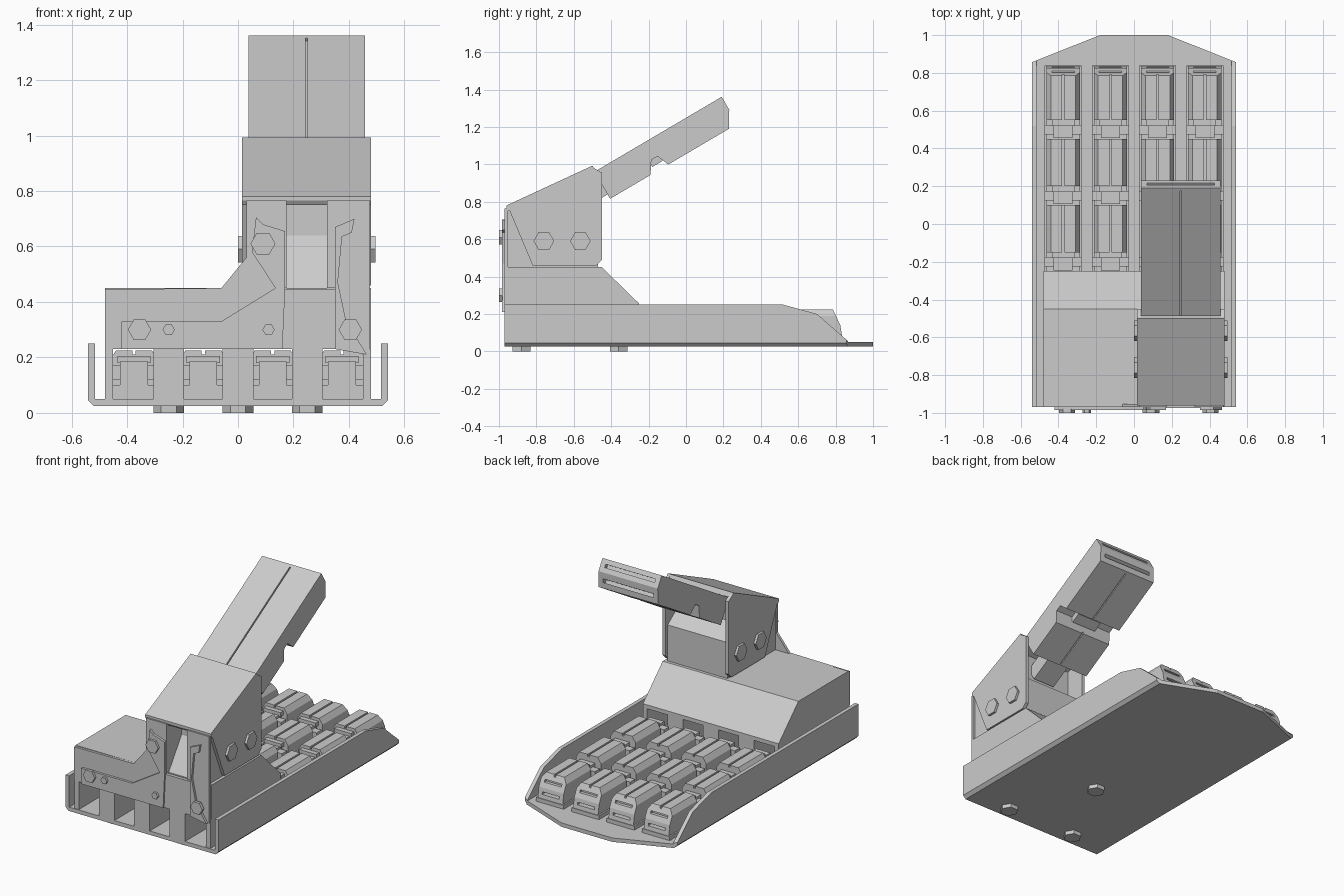
import bpy, bmesh, math
from mathutils import Vector, Matrix


def prism(name, pts, axis, lo, hi):
    """Extrude a 2D outline along an axis: x uses (y,z), y uses (x,z), z uses (x,y)."""
    place = {'x': lambda p, t: (t, p[0], p[1]),
             'y': lambda p, t: (p[0], t, p[1]),
             'z': lambda p, t: (p[0], p[1], t)}[axis]
    bm = bmesh.new()
    a = [bm.verts.new(place(p, lo)) for p in pts]
    b = [bm.verts.new(place(p, hi)) for p in pts]
    n = len(pts)
    bm.faces.new(a)
    bm.faces.new(b[::-1])
    for i in range(n):
        bm.faces.new((a[i], b[i], b[(i + 1) % n], a[(i + 1) % n]))
    bmesh.ops.recalc_face_normals(bm, faces=bm.faces)
    me = bpy.data.meshes.new(name)
    bm.to_mesh(me)
    bm.free()
    ob = bpy.data.objects.new(name, me)
    bpy.context.collection.objects.link(ob)
    return ob


def box(name, x0, x1, y0, y1, z0, z1):
    return prism(name, [(x0, y0), (x1, y0), (x1, y1), (x0, y1)], 'z', z0, z1)


def hexbolt(name, c, r, axis, lo, hi):
    pts = [(c[0] + r * math.cos(i * math.pi / 3), c[1] + r * math.sin(i * math.pi / 3)) for i in range(6)]
    return prism(name, pts, axis, lo, hi)


def cut(ob, tool, op='DIFFERENCE'):
    m = ob.modifiers.new('cut', 'BOOLEAN')
    m.operation, m.object, m.solver = op, tool, 'EXACT'
    bpy.context.view_layer.objects.active = ob
    bpy.ops.object.modifier_apply(modifier=m.name)
    bpy.data.objects.remove(tool, do_unlink=True)


def copy(ob, x, y, name=None):
    c = ob.copy()
    c.name = name or ob.name
    c.location = (x, y, 0)
    bpy.context.collection.objects.link(c)


# Tray: U section trimmed by a side profile and a plan outline
half = [(0.515, 0.25), (0.54, 0.25), (0.54, 0.045), (0.52, 0.025)]
inner = [(0.515, 0.05)]
u = inner + half
u = u + [(-x, z) for x, z in reversed(u)]
tray = prism('tray', u, 'y', -0.97, 1.0)
cut(tray, prism('trim', [(-1.1, 0), (-1.1, 0.3), (0.4, 0.3), (0.4, 0.265), (0.5, 0.255), (0.7, 0.2),
                         (0.87, 0.052), (1.1, 0.052), (1.1, 0)], 'x', -1, 1), 'INTERSECT')
cut(tray, prism('trim', [(-0.6, -1.1), (0.6, -1.1), (0.6, 0.833), (0.18, 1.0),
                         (-0.18, 1.0), (-0.6, 0.833)], 'z', -0.1, 0.5), 'INTERSECT')
for x, y in ((-0.25, -0.88), (0.25, -0.88), (0, -0.36)):
    hexbolt('base_bolt', (x, y), 0.055, 'z', 0.0, 0.03)

# Cartridges: grooved, chamfered bodies in four columns and three rows
h = [(0.006, 0.21), (0.006, 0.225), (0.065, 0.225), (0.088, 0.19), (0.088, 0.05)]
section = h + [(-x, z) for x, z in reversed(h)]
body = prism('cartridge', section, 'y', -0.125, 0.125)
end = prism('end_cartridge', section, 'y', 0.55, 0.84)
cut(end, prism('trim', [(0.4, 0), (0.4, 0.3), (0.745, 0.3), (0.785, 0.225), (0.825, 0.14),
                        (0.84, 0.05), (0.84, 0)], 'x', -0.3, 0.3), 'INTERSECT')
for z in (0.10, 0.17):
    cut(end, box('slot', -0.06, 0.06, 0.79, 0.9, z, z + 0.016))
hinge = box('hinge_block', -0.05, 0.05, -0.045, 0.045, 0.05, 0.185)
hinge_low = box('hinge_base', -0.088, 0.088, -0.05, 0.05, 0.05, 0.10)
bar = box('hinge_bar', -0.098, 0.098, -0.025, 0.025, 0.12, 0.17)
clip = box('hinge_clip', -0.06, 0.06, 0.02, 0.05, 0.18, 0.205)
flange = box('cartridge_flange', -0.098, 0.098, -0.25, 0.84, 0.05, 0.075)
columns = (-0.375, -0.125, 0.125, 0.375)
for x in columns:
    copy(end, x, 0)
    copy(flange, x, 0)
    for y in (0.325, -0.025):
        copy(body, x, y)
    for y in (0.5, 0.15, -0.2):
        for part in (hinge, hinge_low, bar, clip):
            copy(part, x, y)
for part in (body, end, hinge, hinge_low, bar, clip, flange):
    bpy.data.objects.remove(part, do_unlink=True)

# Housing over the rear of the columns, with tunnels below
prism('housing', [(-0.955, 0.23), (-0.955, 0.45), (-0.45, 0.45), (-0.25, 0.255), (-0.25, 0.23)],
      'x', -0.48, 0.48)
for s in (-1, 1):
    box('housing_side', min(s * 0.48, s * 0.45), max(s * 0.48, s * 0.45), -0.965, -0.25, 0.05, 0.23)
for x in (-0.25, 0.0, 0.25):
    box('tunnel_pillar', x - 0.055, x + 0.055, -0.97, -0.25, 0.05, 0.235)

# Front panels, raised plates and their bolts
prism('front_panel', [(-0.48, 0.23), (-0.48, 0.445), (-0.06, 0.45), (0.03, 0.56), (0.03, 0.765),
                      (0.175, 0.765), (0.175, 0.45), (0.16, 0.45), (0.16, 0.23)], 'y', -0.97, -0.953)
prism('front_panel_right', [(0.32, 0.765), (0.475, 0.765), (0.475, 0.21), (0.35, 0.23), (0.35, 0.45),
                            (0.32, 0.45)], 'y', -0.97, -0.953)
box('chute_sill', 0.16, 0.35, -0.975, -0.95, 0.23, 0.445)
prism('front_plate', [(-0.42, 0.23), (-0.42, 0.33), (-0.06, 0.33), (0.135, 0.45), (0.05, 0.58),
                      (0.065, 0.705), (0.09, 0.68), (0.17, 0.655), (0.17, 0.45), (0.16, 0.23)],
      'y', -0.985, -0.965)
prism('front_plate_right', [(0.35, 0.23), (0.35, 0.67), (0.42, 0.70), (0.41, 0.65), (0.375, 0.635),
                            (0.36, 0.47), (0.39, 0.33), (0.465, 0.21)], 'y', -0.985, -0.965)
for x, z, r in ((-0.355, 0.30, 0.042), (-0.25, 0.30, 0.022), (0.11, 0.30, 0.022),
                (0.09, 0.61, 0.045), (0.405, 0.30, 0.042)):
    hexbolt('front_bolt', (x, z), r, 'y', -1.0, -0.98)

# Turret: core with chute, side plates, roof and side bolts
core = prism('turret_core', [(-0.955, 0.44), (-0.47, 0.44), (-0.47, 0.68), (-0.58, 0.76), (-0.58, 0.94),
                             (-0.955, 0.765)], 'x', 0.035, 0.46)
cut(core, prism('chute', [(-1.1, 0.45), (-0.95, 0.45), (-0.82, 0.64), (-0.82, 0.76), (-1.1, 0.76)],
                'x', 0.175, 0.32))
plate = [(-0.955, 0.78), (-0.50, 0.985), (-0.45, 0.955), (-0.45, 0.49), (-0.48, 0.46), (-0.82, 0.46)]
for x0, x1, b0, b1 in ((0.015, 0.036, 0.0, 0.02), (0.459, 0.48, 0.475, 0.495)):
    prism('turret_side', plate, 'x', x0, x1)
    for y in (-0.76, -0.565):
        hexbolt('side_bolt', (y, 0.59), 0.055, 'x', b0, b1)
prism('turret_roof', [(-0.96, 0.765), (-0.96, 0.78), (-0.50, 0.993), (-0.485, 0.965), (-0.95, 0.75)],
      'x', 0.015, 0.48)

# Raised arm, built flat along its length and tilted
parts = []
arm = prism('raised_arm', [(0, 0), (0.79, 0), (0.79, -0.08), (0.737, -0.167), (0.36, -0.167),
                           (0.334, -0.10), (0.295, -0.10), (0.25, -0.167), (0, -0.167)],
            'x', 0.038, 0.457)
cut(arm, box('groove', 0.243, 0.251, -0.1, 0.77, -0.012, 0.1))
cut(arm, box('groove', 0.243, 0.251, -0.1, 0.72, -0.3, -0.158))
cut(arm, box('slot', 0.07, 0.425, 0.765, 0.9, -0.05, -0.03))
cut(arm, box('slot', 0.07, 0.425, 0.73, 0.9, -0.135, -0.115))
parts.append(arm)
parts.append(box('arm_joint', 0.17, 0.325, -0.16, 0.02, -0.14, -0.04))
parts.append(box('arm_hinge', 0.16, 0.335, 0.28, 0.345, -0.135, -0.09))
tilt = Matrix.Translation((0, -0.49, 0.96)) @ Matrix.Rotation(math.radians(30.5), 4, 'X')
for p in parts:
    p.data.transform(tilt)
